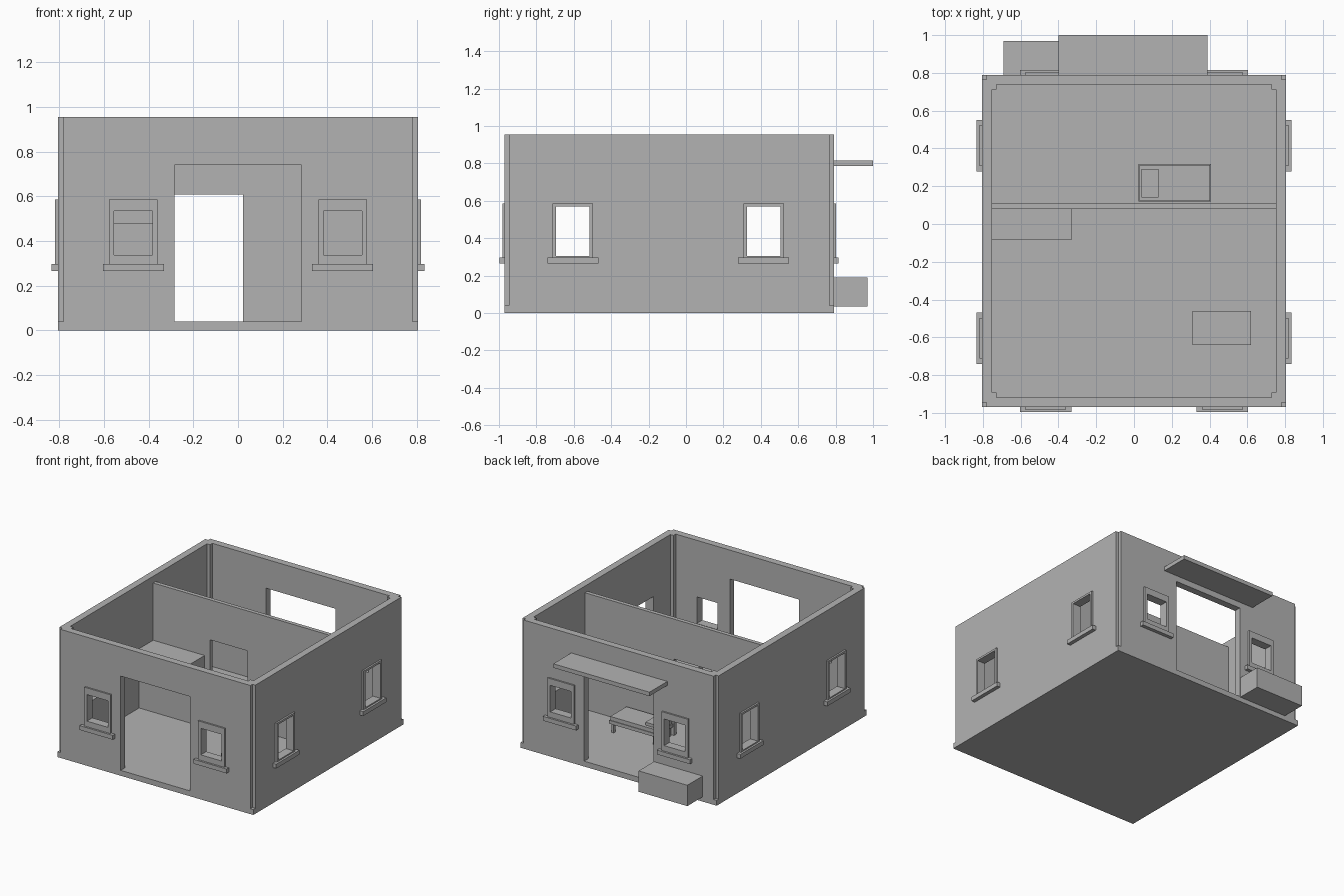
import bpy, bmesh
from math import radians
from mathutils import Matrix, Vector

cube = bpy.data.objects.get("Cube")
if cube:
    bpy.data.objects.remove(cube, do_unlink=True)

# Single plain material
grey = bpy.data.materials.new("plain_grey")
grey.use_nodes = True
colour = (0.45, 0.45, 0.45, 1)
grey.diffuse_color = colour
grey.node_tree.nodes["Principled BSDF"].inputs["Base Color"].default_value = colour

# Main dimensions
X, FRONT, BACK = 0.805, -0.97, 0.79
FLOOR, TOP, THICK = 0.04, 0.955, 0.052


def finish(name, bm, matrix=Matrix()):
    bmesh.ops.recalc_face_normals(bm, faces=bm.faces)
    mesh = bpy.data.meshes.new(name)
    bm.to_mesh(mesh)
    bm.free()
    mesh.transform(matrix)
    mesh.materials.append(grey)
    obj = bpy.data.objects.new(name, mesh)
    bpy.context.collection.objects.link(obj)
    return obj


def boxes(name, spans, matrix=Matrix()):
    """One object from boxes given as (x0, x1, y0, y1, z0, z1)."""
    bm = bmesh.new()
    for x0, x1, y0, y1, z0, z1 in spans:
        centre = Vector((x0 + x1, y0 + y1, z0 + z1)) / 2
        size = Matrix.Diagonal((x1 - x0, y1 - y0, z1 - z0, 1))
        bmesh.ops.create_cube(bm, size=1, matrix=Matrix.Translation(centre) @ size)
    return finish(name, bm, matrix)


def cut(obj, cutters):
    for c in cutters:
        mod = obj.modifiers.new("opening", "BOOLEAN")
        mod.object, mod.operation, mod.solver = c, "DIFFERENCE", "EXACT"
    graph = bpy.context.evaluated_depsgraph_get()
    mesh = bpy.data.meshes.new_from_object(obj.evaluated_get(graph))
    obj.modifiers.clear()
    obj.data = mesh
    for c in cutters:
        bpy.data.objects.remove(c, do_unlink=True)


def stepped_outline(hx, y0, y1, n):
    """Rectangle with a small square step taken out of every corner."""
    return [(-hx + n, y0), (hx - n, y0), (hx - n, y0 + n), (hx, y0 + n),
            (hx, y1 - n), (hx - n, y1 - n), (hx - n, y1), (-hx + n, y1),
            (-hx + n, y1 - n), (-hx, y1 - n), (-hx, y0 + n), (-hx + n, y0 + n)]


# Floor slab
boxes("floor_slab", [(-X, X, FRONT, BACK, 0, FLOOR)])

# Outer walls: ring between two stepped outlines
bm = bmesh.new()
outer = stepped_outline(X, FRONT, BACK, 0.024)
inner = stepped_outline(X - THICK, FRONT + THICK, BACK - THICK, 0.026)
rings = [[bm.verts.new((x, y, z)) for x, y in loop]
         for loop, z in ((outer, FLOOR), (outer, TOP), (inner, TOP), (inner, FLOOR))]
for a, b in zip(rings, rings[1:] + rings[:1]):
    for i in range(len(a)):
        j = (i + 1) % len(a)
        bm.faces.new((a[i], a[j], b[j], b[i]))
walls = finish("outer_walls", bm)

openings = []


def cutter(span, matrix=Matrix()):
    c = boxes("opening_cutter", [span], matrix)
    c.hide_render = True
    openings.append(c)


def window(name, place, u, half, z0, z1, proud, sill):
    """Cut an opening, then add a raised surround and a sill."""
    m = place @ Matrix.Translation((u, 0, 0))
    w, bottom, top = 0.108, 0.297, 0.585
    cutter((-half, half, -0.1, 0.1, z0, z1), m)
    boxes(name + "_frame", [(-w, -half, -proud, 0, bottom, top),
                            (half, w, -proud, 0, bottom, top),
                            (-half, half, -proud, 0, z1, top),
                            (-half, half, -proud, 0, bottom, z0)], m)
    boxes(name + "_sill", [(-0.136, 0.136, -sill, 0, 0.265, 0.297)], m)


def wall_frame(x, y, angle):
    return Matrix.Translation((x, y, 0)) @ Matrix.Rotation(radians(angle), 4, "Z")


# Front and back windows
for name, place in (("front", wall_frame(0, FRONT, 0)), ("back", wall_frame(0, BACK, 180))):
    for side in (-1, 1):
        window(f"{name}_window", place, side * 0.468, 0.086, 0.338, 0.535, 0.012, 0.026)

# Side windows
for name, s in (("left", 1), ("right", -1)):
    for y in (-0.605, 0.415):
        window(f"{name}_window", wall_frame(s * X, 0, s * 90), s * y, 0.09,
               0.306, 0.57, 0.013, 0.028)

# Front and back doorways
for y in (FRONT, BACK):
    cutter((-0.285, 0.283, y - 0.1, y + 0.1, FLOOR - 0.01, 0.74))
cut(walls, openings)

# Partition wall around an inner doorway
P0, P1, PTOP, IN = 0.08, 0.11, 0.905, X - THICK
boxes("partition_wall", [(-IN, -0.285, P0, P1, FLOOR, PTOP),
                         (-0.285, 0.022, P0, P1, 0.608, PTOP),
                         (0.022, IN, P0, P1, FLOOR, PTOP)])

# Furniture
boxes("counter", [(-IN, -0.33, -0.085, P0, FLOOR, 0.48)])
boxes("low_chest", [(0.31, 0.62, -0.64, -0.46, FLOOR, 0.2)])
boxes("bed_frame", [(0.025, 0.408, 0.118, 0.318, 0.105, 0.13)])
boxes("mattress", [(0.03, 0.403, 0.123, 0.313, 0.13, 0.158)])
boxes("pillow", [(0.04, 0.13, 0.14, 0.29, 0.158, 0.18)])
boxes("bed_legs", [(x, x + 0.02, y, y + 0.02, FLOOR, 0.105)
                   for x in (0.035, 0.378) for y in (0.128, 0.288)])

# Back awning and storage box
boxes("awning", [(-0.4, 0.39, BACK, 1.0, 0.785, 0.815)])
boxes("storage_box", [(-0.69, -0.29, BACK, 0.97, 0.035, 0.19)])
